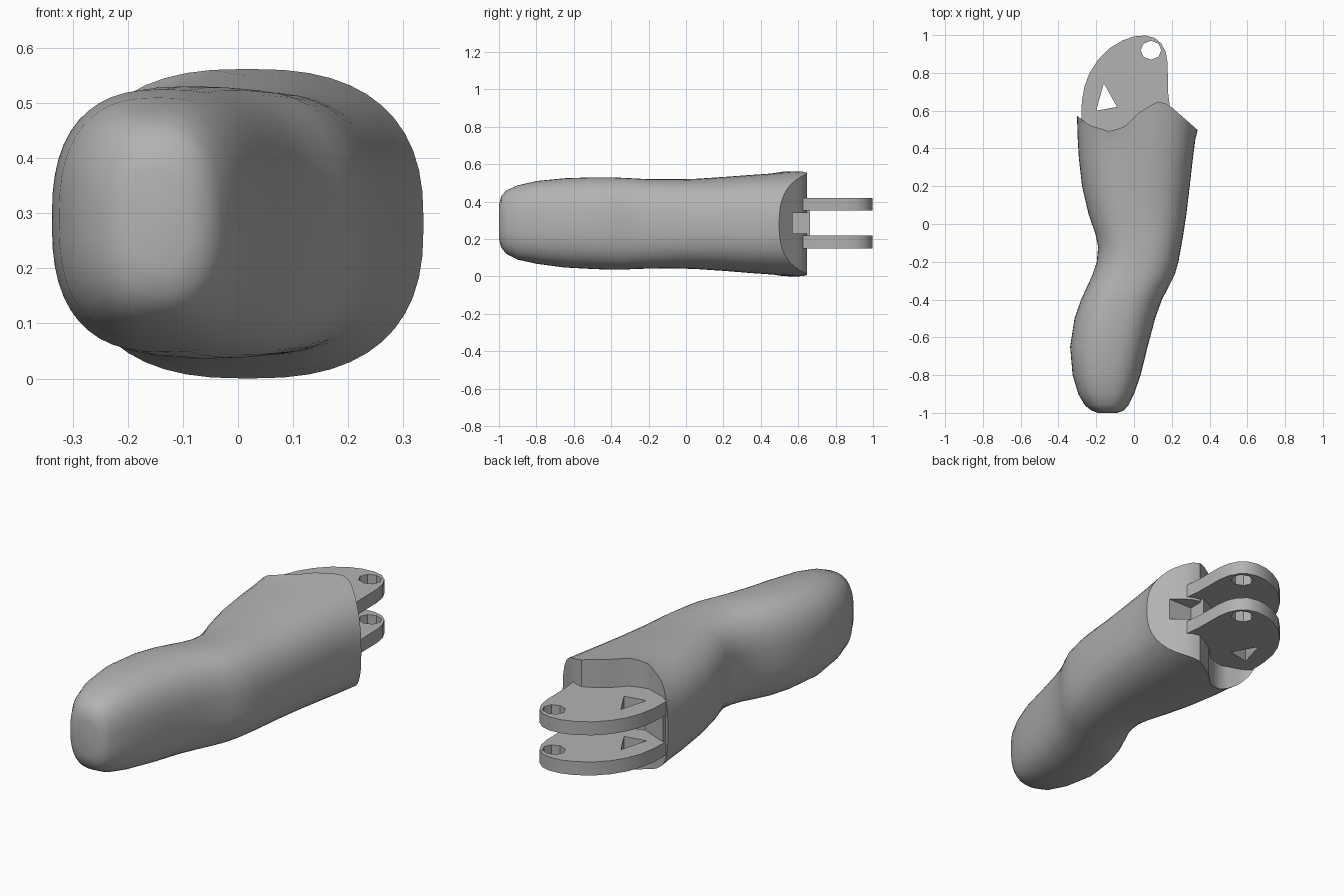
import bpy, bmesh, math

if "Cube" in bpy.data.objects:
    bpy.data.objects.remove(bpy.data.objects["Cube"])

grey = bpy.data.materials.new("plastic grey")
grey.diffuse_color = (0.45, 0.45, 0.45, 1)
grey.use_nodes = True
grey.node_tree.nodes["Principled BSDF"].inputs["Base Color"].default_value = grey.diffuse_color


def make(name, bm, smooth=True):
    bmesh.ops.recalc_face_normals(bm, faces=bm.faces)
    me = bpy.data.meshes.new(name)
    bm.to_mesh(me)
    bm.free()
    ob = bpy.data.objects.new(name, me)
    bpy.context.collection.objects.link(ob)
    me.materials.append(grey)
    if smooth:
        bpy.ops.object.select_all(action='DESELECT')
        ob.select_set(True)
        bpy.context.view_layer.objects.active = ob
        bpy.ops.object.shade_smooth_by_angle(angle=math.radians(35))
    return ob


def prism(name, pts, z0, z1, smooth=True):
    bm = bmesh.new()
    f = bm.faces.new([bm.verts.new((x, y, z0)) for x, y in pts])
    ext = bmesh.ops.extrude_face_region(bm, geom=[f])
    for v in ext["geom"]:
        if isinstance(v, bmesh.types.BMVert):
            v.co.z = z1
    return make(name, bm, smooth)


def cut(ob, cutter):
    m = ob.modifiers.new("cut", 'BOOLEAN')
    m.operation, m.object, m.solver = 'DIFFERENCE', cutter, 'EXACT'
    cutter.hide_render = True
    cutter.hide_viewport = True


# wavy rear edge of the body, as y over x
WAVE = [(-0.31, 0.58), (-0.24, 0.525), (-0.13, 0.49), (-0.05, 0.515),
        (0.04, 0.605), (0.13, 0.648), (0.18, 0.635), (0.34, 0.495)]


def rear(x):
    x = min(max(x, WAVE[0][0]), WAVE[-1][0])
    for (a, ya), (b, yb) in zip(WAVE, WAVE[1:]):
        if x <= b:
            return ya + (yb - ya) * (x - a) / (b - a)
    return WAVE[-1][1]


# finger body: y, left x, right x, bottom z, top z
STATIONS = [
    (-1.0, -0.19, -0.09, 0.20, 0.38), (-0.988, -0.225, -0.055, 0.155, 0.43),
    (-0.96, -0.26, -0.03, 0.12, 0.46), (-0.9, -0.295, 0.0, 0.09, 0.487),
    (-0.8, -0.325, 0.035, 0.068, 0.51), (-0.65, -0.338, 0.072, 0.048, 0.525),
    (-0.5, -0.315, 0.112, 0.04, 0.53), (-0.4, -0.28, 0.148, 0.036, 0.53),
    (-0.33, -0.248, 0.185, 0.037, 0.527), (-0.27, -0.22, 0.215, 0.04, 0.524),
    (-0.2, -0.197, 0.235, 0.042, 0.52), (-0.12, -0.19, 0.25, 0.043, 0.52),
    (-0.05, -0.205, 0.262, 0.043, 0.52), (0.05, -0.24, 0.277, 0.04, 0.522),
    (0.2, -0.275, 0.295, 0.03, 0.532), (0.35, -0.292, 0.312, 0.018, 0.543),
    (0.45, -0.298, 0.325, 0.011, 0.55), (None, -0.302, 0.337, 0.0, 0.562)]
N = 48


def section(y, x0, x1, z0, z1):
    ring = []
    for i in range(N):
        a = 2 * math.pi * i / N
        c, s = math.cos(a), math.sin(a)
        x = (x0 + x1) / 2 + (x1 - x0) / 2 * math.copysign(abs(c) ** 0.78, c)
        z = (z0 + z1) / 2 + (z1 - z0) / 2 * math.copysign(abs(s) ** 0.78, s)
        ring.append((x, rear(x) if y is None else y, z))
    return ring


bm = bmesh.new()
rings = [[bm.verts.new(p) for p in section(*s)] for s in STATIONS]
for a, b in zip(rings, rings[1:]):
    for i in range(N):
        j = (i + 1) % N
        bm.faces.new((a[i], a[j], b[j], b[i]))
bm.faces.new(rings[0])
# rear wall: strips running straight up between lower and upper edge
e = rings[-1]
for i in range(N // 2):
    quad = [e[i], e[i + 1], e[(N - i - 1) % N], e[(N - i) % N]]
    bm.faces.new(list(dict.fromkeys(quad)))
body = make("finger_body", bm)

# notch between the lugs on the slanted side
notch = prism("notch_cutter", [(0.12, 0.57), (0.36, 0.57), (0.36, 0.75), (0.12, 0.75)],
              0.23, 0.34, False)
cut(body, notch)

# hinge lugs: rounded plates rooted just inside the rear wall
LUG = [(0.19, 0.615), (0.18, 0.7), (0.178, 0.85), (0.168, 0.91), (0.145, 0.955),
       (0.11, 0.985), (0.06, 0.998), (0.0, 0.993), (-0.06, 0.972), (-0.13, 0.93),
       (-0.19, 0.87), (-0.235, 0.80), (-0.262, 0.73), (-0.276, 0.65), (-0.28, 0.54)]
LUG += [(x, rear(x) - 0.015) for x in (-0.24, -0.19, -0.13, -0.05, 0.0, 0.04, 0.13)]
pin = prism("pin_hole_cutter", [(0.09 + 0.055 * math.cos(k * math.pi / 4),
            0.92 + 0.05 * math.sin(k * math.pi / 4)) for k in range(8)], 0, 0.6, False)
slot = prism("slot_hole_cutter", [(-0.2, 0.6), (-0.09, 0.62), (-0.16, 0.745)], 0, 0.6, False)
for name, z0, z1 in (("lower_lug", 0.15, 0.218), ("upper_lug", 0.352, 0.42)):
    lug = prism(name, LUG, z0, z1)
    cut(lug, pin)
    cut(lug, slot)

# web joining the lugs along the rear wall
WEB = [(x, rear(x) + 0.02) for x in (-0.27, -0.13, -0.05, 0.04, 0.12)]
WEB += [(x, y - 0.035) for x, y in reversed(WEB)]
prism("lug_web", WEB, 0.218, 0.352)
